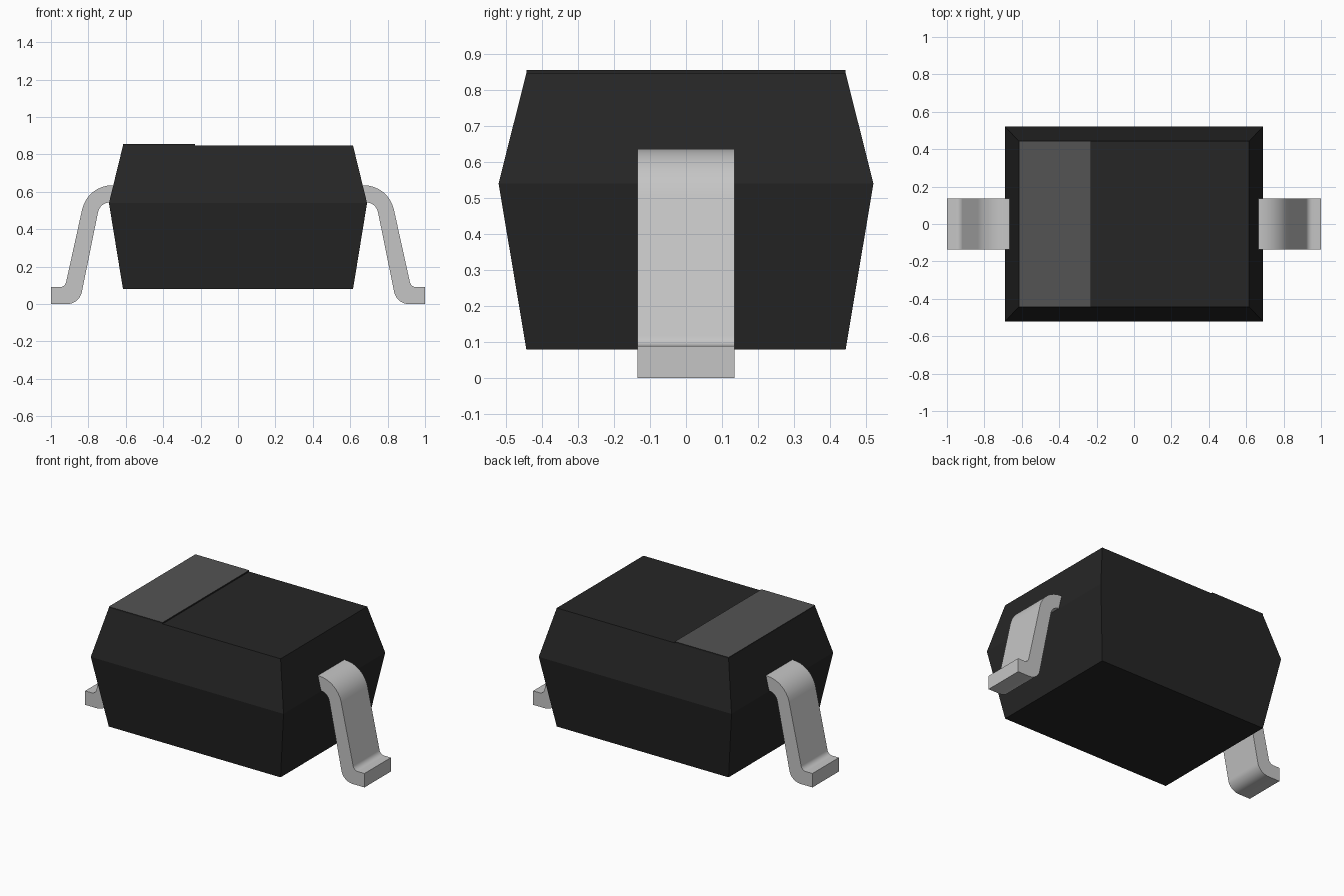
import bpy
import bmesh
import math
from mathutils import Vector

cube = bpy.data.objects.get("Cube")
if cube:
    bpy.data.objects.remove(cube, do_unlink=True)


def material(name, rgb, metallic=0.0):
    m = bpy.data.materials.new(name)
    m.use_nodes = True
    m.diffuse_color = (*rgb, 1)
    bsdf = m.node_tree.nodes["Principled BSDF"]
    bsdf.inputs["Base Color"].default_value = (*rgb, 1)
    bsdf.inputs["Roughness"].default_value = 0.6
    return m


BLACK = material("black_plastic", (0.019, 0.019, 0.019))
GREY = material("grey_marking", (0.087, 0.087, 0.087))
METAL = material("tinned_metal", (0.56, 0.56, 0.56))


def finish(bm, name, *mats):
    bmesh.ops.recalc_face_normals(bm, faces=bm.faces)
    me = bpy.data.meshes.new(name)
    bm.to_mesh(me)
    bm.free()
    for m in mats:
        me.materials.append(m)
    ob = bpy.data.objects.new(name, me)
    bpy.context.collection.objects.link(ob)
    return ob


def loft(name, rings, *mats):
    """Stack rectangles (x0, x1, half depth, z) into a closed solid."""
    bm = bmesh.new()
    loops = [[bm.verts.new(p) for p in ((x0, -h, z), (x1, -h, z), (x1, h, z), (x0, h, z))]
             for x0, x1, h, z in rings]
    for a, b in zip(loops, loops[1:]):
        for i in range(4):
            j = (i + 1) % 4
            bm.faces.new((a[i], a[j], b[j], b[i]))
    bm.faces.new(loops[0][::-1])
    bm.faces.new(loops[-1])
    return finish(bm, name, *mats)


def rounded(corners, steps=8):
    """Outline with each corner (x, z, radius) replaced by a tangent arc."""
    out = []
    n = len(corners)
    for i, (x, z, r) in enumerate(corners):
        p = Vector((x, z))
        if r == 0:
            out.append(p)
            continue
        u = (Vector(corners[i - 1][:2]) - p).normalized()
        v = (Vector(corners[(i + 1) % n][:2]) - p).normalized()
        half = u.angle(v) / 2
        centre = p + (u + v).normalized() * (r / math.sin(half))
        a = p + u * (r / math.tan(half)) - centre
        b = p + v * (r / math.tan(half)) - centre
        turn = math.pi - 2 * half
        for k in range(steps + 1):
            t = k / steps
            out.append(centre + (a * math.sin((1 - t) * turn) + b * math.sin(t * turn))
                       / math.sin(turn))
    return out


# Moulded body, widest at the parting line
loft("body", [(-0.615, 0.615, 0.443, 0.08),
              (-0.69, 0.69, 0.52, 0.54),
              (-0.615, 0.615, 0.443, 0.847)], BLACK)

# Polarity band: thin plate, grey on top and black at its edges
band = loft("polarity_band", [(-0.615, -0.23, 0.443, 0.847),
                              (-0.615, -0.23, 0.443, 0.856)], BLACK, GREY)
for f in band.data.polygons:
    f.material_index = 1 if f.normal.z > 0.5 else 0

# Bent leads, one per end
LEAD = rounded([(0.62, 0.635, 0), (0.805, 0.635, 0.165), (0.925, 0.09, 0.035),
                (1.0, 0.09, 0), (1.0, 0, 0), (0.848, 0, 0.08),
                (0.738, 0.543, 0.065), (0.62, 0.543, 0)])
for name, side in (("left_lead", 1), ("right_lead", -1)):
    bm = bmesh.new()
    face = bm.faces.new([bm.verts.new((side * p.x, -0.135, p.y)) for p in LEAD])
    ext = bmesh.ops.extrude_face_region(bm, geom=[face])["geom"]
    bmesh.ops.translate(bm, vec=(0, 0.27, 0),
                        verts=[g for g in ext if isinstance(g, bmesh.types.BMVert)])
    lead = finish(bm, name, METAL)
    bpy.ops.object.select_all(action='DESELECT')
    lead.select_set(True)
    bpy.context.view_layer.objects.active = lead
    bpy.ops.object.shade_smooth_by_angle(angle=math.radians(30))
